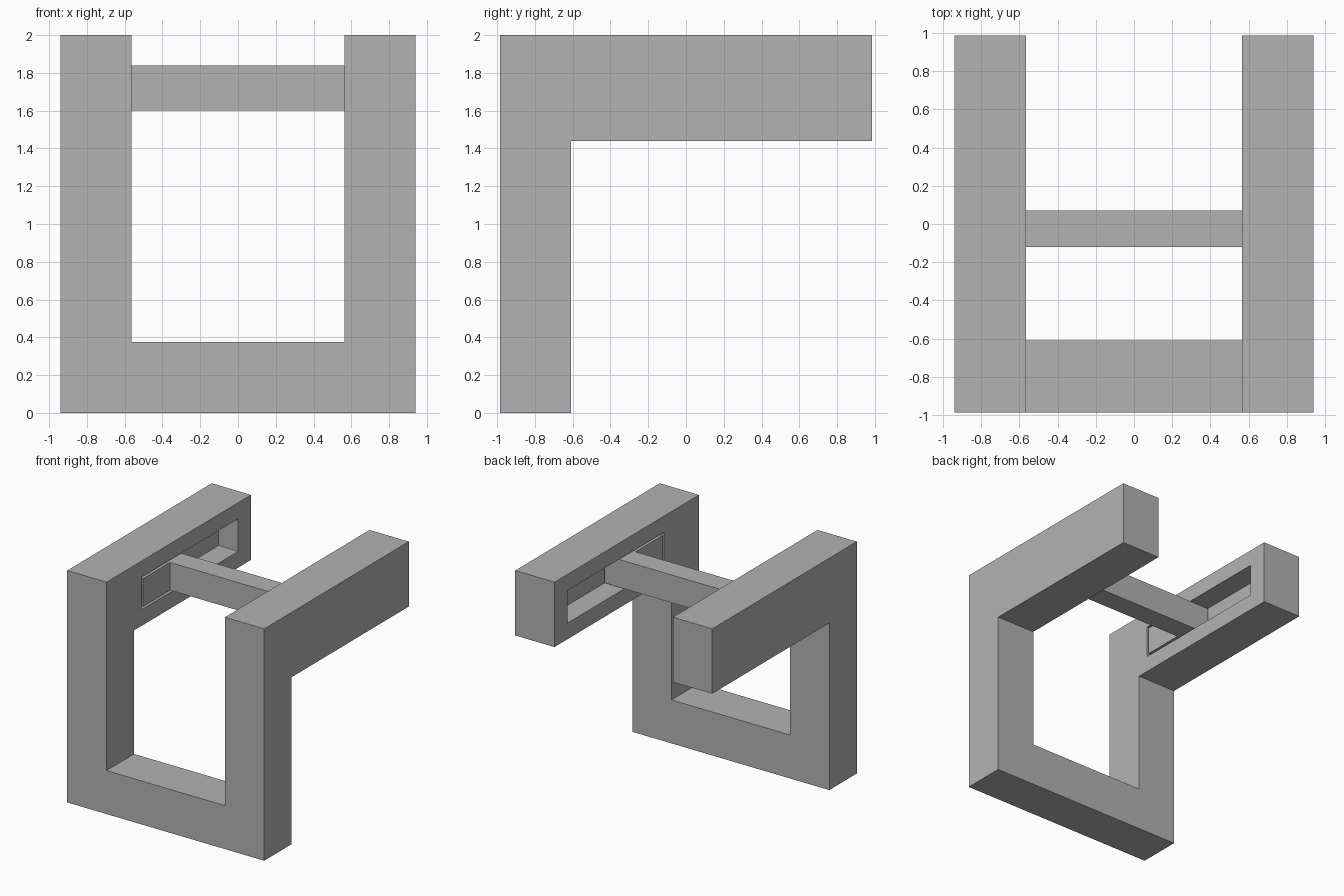
import bpy
import bmesh
from mathutils import Vector

default = bpy.data.objects.get("Cube")
if default:
    bpy.data.objects.remove(default, do_unlink=True)

grey = bpy.data.materials.new("plain grey")
grey.use_nodes = True
grey.diffuse_color = (0.45, 0.45, 0.45, 1)
grey.node_tree.nodes["Principled BSDF"].inputs["Base Color"].default_value = grey.diffuse_color


def box(name, low, high):
    """Box between two opposite corners."""
    low, high = Vector(low), Vector(high)
    bm = bmesh.new()
    bmesh.ops.create_cube(bm, size=1)
    bmesh.ops.scale(bm, vec=high - low, verts=bm.verts)
    bmesh.ops.translate(bm, vec=(low + high) / 2, verts=bm.verts)
    mesh = bpy.data.meshes.new(name)
    bm.to_mesh(mesh)
    bm.free()
    mesh.materials.append(grey)
    obj = bpy.data.objects.new(name, mesh)
    bpy.context.collection.objects.link(obj)
    return obj


def combine(target, other, operation):
    """Apply a boolean and remove the helper."""
    mod = target.modifiers.new(operation.lower(), 'BOOLEAN')
    mod.operation = operation
    mod.solver = 'EXACT'
    mod.object = other
    bpy.context.view_layer.objects.active = target
    bpy.ops.object.modifier_apply(modifier=mod.name)
    bpy.data.objects.remove(other, do_unlink=True)


# Overall outline, clear gaps and slots
width, depth, height = 0.94, 0.985, 2.0
inner = 0.565
slot_end = 0.753
gap = 0.022

# U-shaped upright frame with two arms reaching back
frame = box("frame_with_arms", (-width, -depth, 0), (width, depth, height))
cutters = [
    ((-inner, -2, 0.375), (inner, 2, 3)),                     # opening between the sides
    ((-2, -0.61, -1), (2, 2, 1.44)),                          # space beneath the arms
    ((-slot_end, -0.51, 1.58), (slot_end, 0.81, 1.86)),       # guide slots in the arms
]
for low, high in cutters:
    cutter = box("cutter", low, high)
    cutter.hide_render = True
    combine(frame, cutter, 'DIFFERENCE')

# Sliding crossbar with long guide blocks seated in the slots
bar_end = slot_end - gap
crossbar = box("sliding_crossbar", (-bar_end, -0.51 + gap, 1.60), (bar_end, 0.07, 1.84))
notch = box("cutter", (-inner, -1, 1), (inner, -0.12, 3))
notch.hide_render = True
combine(crossbar, notch, 'DIFFERENCE')
